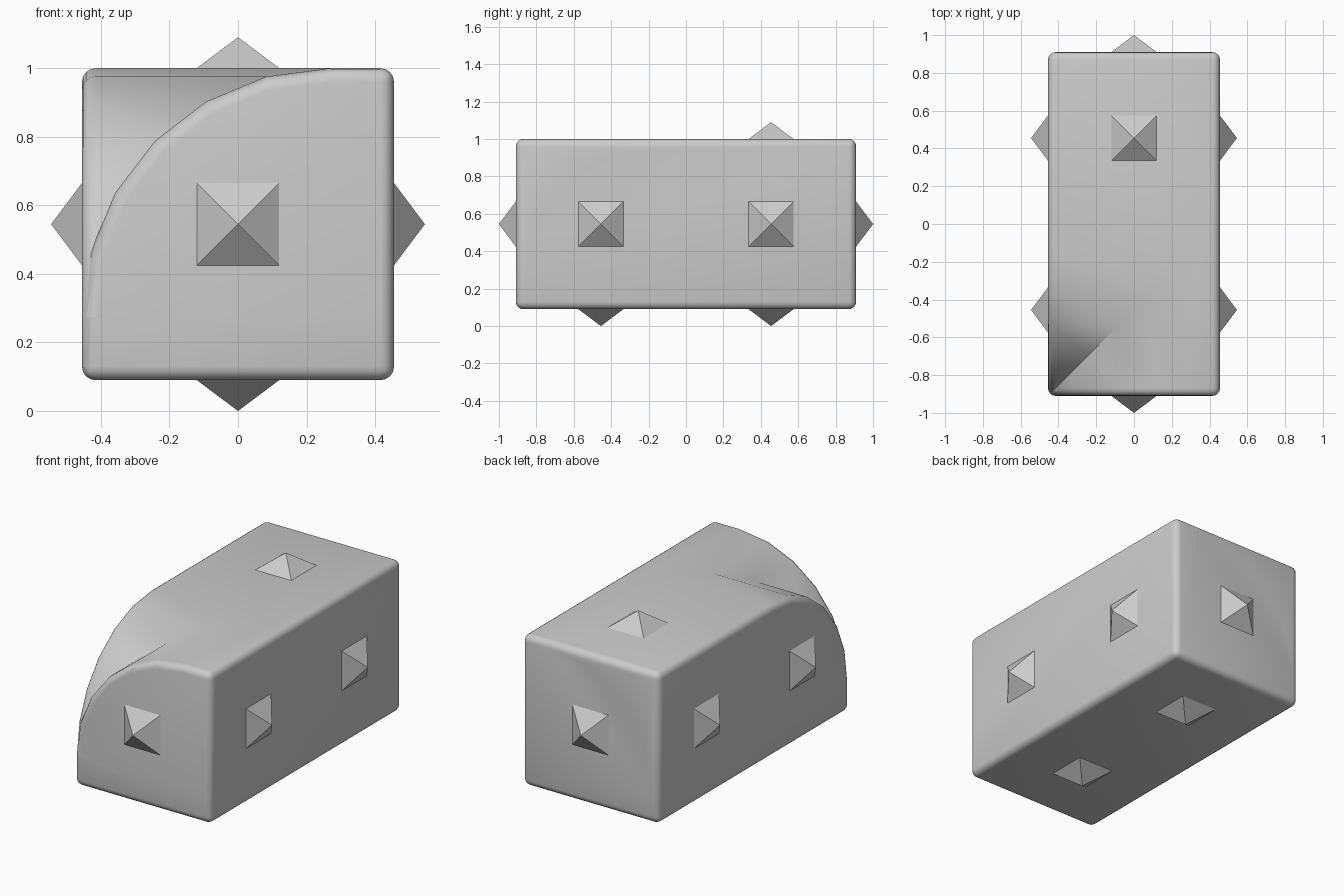
import bpy, bmesh
from math import sin, cos, pi, radians
from mathutils import Vector

if "Cube" in bpy.data.objects:
    bpy.data.objects.remove(bpy.data.objects["Cube"])

HX, HY, Z0, Z1 = 0.455, 0.91, 0.09, 1.0
ZC = (Z0 + Z1) / 2
R, BEVEL = 0.725, 0.04


def new_object(name, bm):
    bmesh.ops.recalc_face_normals(bm, faces=bm.faces)
    mesh = bpy.data.meshes.new(name)
    bm.to_mesh(mesh)
    bm.free()
    ob = bpy.data.objects.new(name, mesh)
    bpy.context.collection.objects.link(ob)
    return ob


def rounded_prism(name, along_y):
    """Box with one quarter-round upper edge, extruded along y or x, rims bevelled."""
    half, depth = (HX, HY) if along_y else (HY, HX)
    prof = [(half, Z0), (half, Z1)]
    for i in range(7):
        a = pi / 2 + i * pi / 12
        prof.append((-half + R + R * cos(a), Z1 - R + R * sin(a)))
    prof.append((-half, Z0))
    place = (lambda u, d, z: (u, d, z)) if along_y else (lambda u, d, z: (d, u, z))
    bm = bmesh.new()
    face = bm.faces.new([bm.verts.new(place(u, -depth, z)) for u, z in prof])
    ext = bmesh.ops.extrude_face_region(bm, geom=[face], use_keep_orig=True)
    moved = [g for g in ext["geom"] if isinstance(g, bmesh.types.BMVert)]
    bmesh.ops.translate(bm, verts=moved, vec=place(0, 2 * depth, 0))
    bmesh.ops.recalc_face_normals(bm, faces=bm.faces)
    sharp = [e for e in bm.edges if e.calc_face_angle(0) > radians(40)]
    bmesh.ops.bevel(bm, geom=sharp, offset=BEVEL, segments=4, profile=0.5,
                    affect='EDGES', clamp_overlap=True)
    return new_object(name, bm)


# Body: two quarter-round blocks joined, meeting in a valley at the front left corner
body = rounded_prism("body", True)
side_block = rounded_prism("side_block", False)
mod = body.modifiers.new("join", 'BOOLEAN')
mod.operation, mod.solver, mod.object = 'UNION', 'EXACT', side_block
bpy.context.view_layer.objects.active = body
body.select_set(True)
bpy.ops.object.modifier_apply(modifier=mod.name)
bpy.data.objects.remove(side_block)
bpy.ops.object.shade_smooth_by_angle(angle=radians(32))


# Pyramid studs
def stud(name, centre, normal, size=0.12, height=0.09):
    c, n = Vector(centre), Vector(normal)
    u = Vector((n.y, n.z, n.x))
    v = n.cross(u)
    bm = bmesh.new()
    base = [bm.verts.new(c + size * (a * u + b * v))
            for a, b in ((-1, -1), (1, -1), (1, 1), (-1, 1))]
    tip = bm.verts.new(c + n * height)
    bm.faces.new(base)
    for i in range(4):
        bm.faces.new((base[i], base[(i + 1) % 4], tip))
    new_object(name, bm)


for s, end in ((-1, "front"), (1, "back")):
    y = s * 0.455
    stud(end + "_stud", (0, s * HY, ZC), (0, s, 0))
    stud(end + "_bottom_stud", (0, y, Z0), (0, 0, -1))
    stud(end + "_left_stud", (-HX, y, ZC), (-1, 0, 0))
    stud(end + "_right_stud", (HX, y, ZC), (1, 0, 0))
stud("top_stud", (0, 0.455, Z1), (0, 0, 1))
